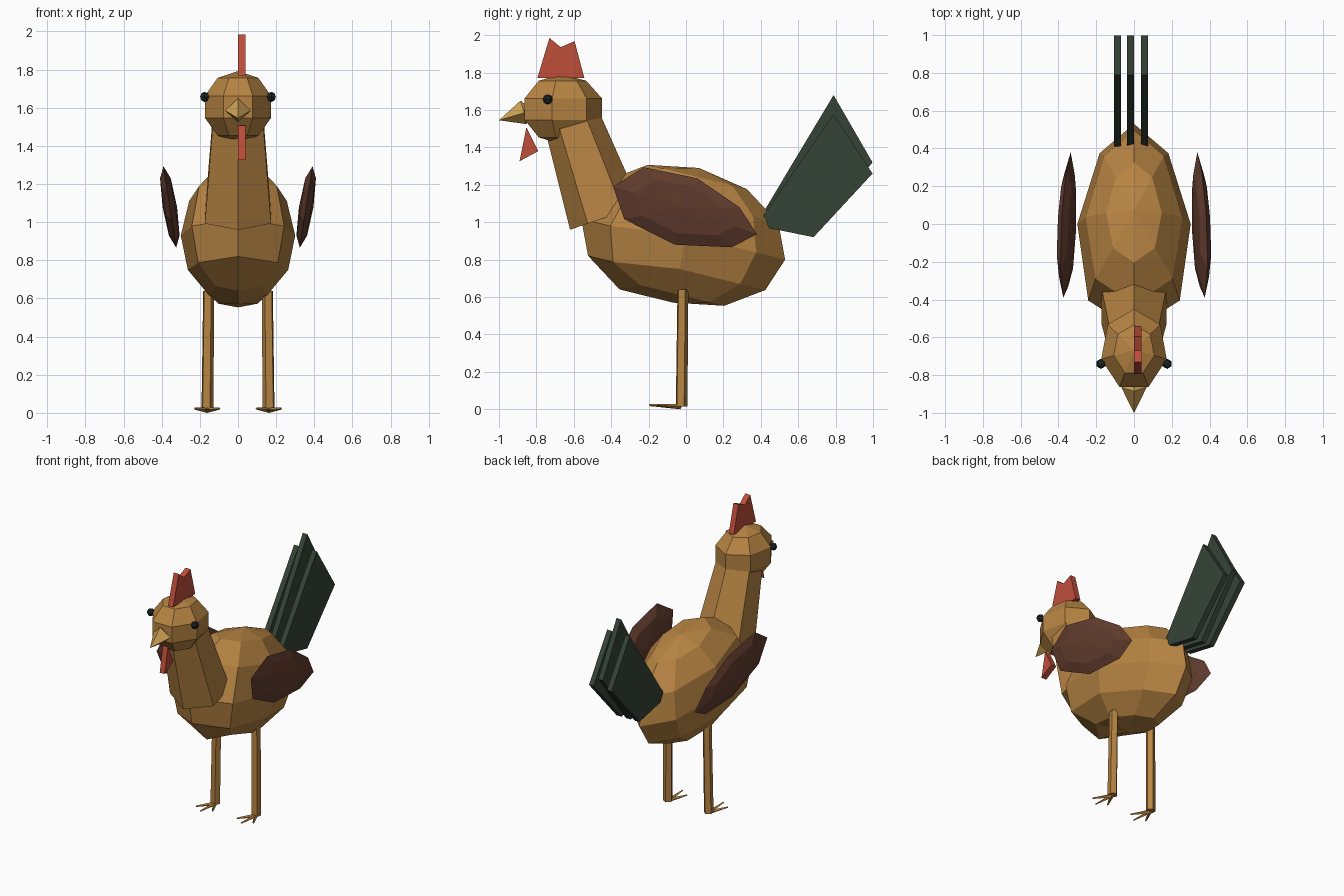
import bpy, bmesh, math
from mathutils import Vector

if "Cube" in bpy.data.objects:
    bpy.data.objects.remove(bpy.data.objects["Cube"])


def material(name, rgb):
    m = bpy.data.materials.new(name)
    m.diffuse_color = (*rgb, 1)
    m.use_nodes = True
    m.node_tree.nodes["Principled BSDF"].inputs["Base Color"].default_value = m.diffuse_color
    return m


TAN = material("tan_feathers", (0.47, 0.23, 0.055))
BROWN = material("brown_wing", (0.125, 0.047, 0.028))
GREEN = material("dark_green_tail", (0.036, 0.055, 0.038))
RED = material("red_comb", (0.52, 0.075, 0.042))
YELLOW = material("yellow_beak", (0.62, 0.36, 0.09))
BLACK = material("black_eye", (0.012, 0.022, 0.02))


def build(name, verts, faces, mat):
    mesh = bpy.data.meshes.new(name)
    mesh.from_pydata([tuple(v) for v in verts], [], faces)
    bm = bmesh.new()
    bm.from_mesh(mesh)
    bmesh.ops.recalc_face_normals(bm, faces=bm.faces)
    bm.to_mesh(mesh)
    bm.free()
    mesh.materials.append(mat)
    ob = bpy.data.objects.new(name, mesh)
    bpy.context.collection.objects.link(ob)
    return ob


def loft(name, rings, mat, start=None, end=None):
    """Skin equal rings; ends close with a point, or a flat cap if None."""
    n = len(rings[0])
    verts = [v for r in rings for v in r]
    faces = []
    for k in range(len(rings) - 1):
        for i in range(n):
            j = (i + 1) % n
            faces.append((k * n + i, k * n + j, (k + 1) * n + j, (k + 1) * n + i))
    for base, point in ((0, start), ((len(rings) - 1) * n, end)):
        if point is None:
            faces.append(tuple(base + i for i in range(n)))
        else:
            verts.append(point)
            faces += [(base + i, base + (i + 1) % n, len(verts) - 1) for i in range(n)]
    return build(name, verts, faces, mat)


def globe(name, segs, rings, place, mat):
    """Faceted sphere; place() maps unit-sphere coordinates to the model."""
    rows = []
    for k in range(1, rings):
        lat = math.pi * (k / rings - 0.5)
        rows.append([place(math.cos(lat) * math.sin(2 * math.pi * i / segs),
                           math.cos(lat) * math.cos(2 * math.pi * i / segs),
                           math.sin(lat)) for i in range(segs)])
    return loft(name, rows, mat, place(0, 0, -1), place(0, 0, 1))


def plate(name, outline, x0, x1, mat):
    """Flat (y, z) outline given thickness along x."""
    return loft(name, [[(x, y, z) for y, z in outline] for x in (x0, x1)], mat)


def rod(name, a, b, ra, rb, sides, mat):
    """Tapered rod between two points."""
    a, b = Vector(a), Vector(b)
    q = (b - a).to_track_quat('Z', 'Y')
    rings = [[c + q @ Vector((r * math.sin(2 * math.pi * i / sides),
                              r * math.cos(2 * math.pi * i / sides), 0))
              for i in range(sides)] for c, r in ((a, ra), (b, rb))]
    return loft(name, rings, mat)


# Body: leaning egg, wider and lower at the chest
def body_place(u, v, w):
    y, z = 0.53 * v + 0.07 * w, -0.13 * v + 0.36 * w
    x = 0.30 * u * (1 - 0.38 * y)
    if y < -0.25 and z < 0.14:
        y, z = y - 0.03, z - 0.042
    return (x, y, 0.93 + z)


globe("body", 8, 6, body_place, TAN)

# Head
globe("head", 7, 5,
      lambda u, v, w: (0.187 * u, -0.667 + 0.228 * v, 1.605 + 0.187 * w), TAN)

# Neck: six-sided, tapering, leaning forward
tilt = math.radians(19)
neck_rings = []
for cy, cz, r in ((-0.431, 1.025, 0.20), (-0.61, 1.545, 0.152)):
    ring = []
    for i in range(6):
        a = i * math.pi / 3
        d = r * math.cos(a)
        ring.append((r * math.sin(a), cy + d * math.cos(tilt), cz + d * math.sin(tilt)))
    neck_rings.append(ring)
loft("neck", neck_rings, TAN)

# Comb and wattle
plate("comb", [(-0.795, 1.77), (-0.73, 1.985), (-0.67, 1.936),
               (-0.596, 1.968), (-0.543, 1.77)], 0.0, 0.04, RED)
plate("wattle", [(-0.853, 1.508), (-0.79, 1.38), (-0.89, 1.326)], 0.0, 0.04, RED)

# Beak
loft("beak", [[(0, -0.885, 1.65), (0.067, -0.865, 1.585),
               (0, -0.855, 1.525), (-0.067, -0.865, 1.585)]],
     YELLOW, (0, -0.80, 1.585), (0, -1.0, 1.545))

# Tail feathers: taller one in the middle
tall = [(0.404, 1.037), (0.789, 1.68), (0.997, 1.32), (0.682, 0.92), (0.447, 0.968)]
short = [(0.41, 1.03), (0.789, 1.577), (0.997, 1.26), (0.682, 0.92), (0.447, 0.968)]
for name, outline, x in (("tail_feather_left", short, -0.106),
                         ("tail_feather_middle", tall, -0.037),
                         ("tail_feather_right", short, 0.037)):
    plate(name, outline, x, x + 0.037, GREEN)

# Paired parts
wing_rim = [(-0.39, 1.19), (-0.227, 1.294), (0.06, 1.235), (0.286, 1.08),
            (0.38, 0.936), (0.243, 0.866), (-0.06, 0.88), (-0.33, 1.016)]
WY, WZ = -0.01, 1.08
for side, s in (("left", -1), ("right", 1)):
    # Wing: lens-shaped pad leaning outward at the top
    def wing_ring(scale, push):
        pts = []
        for y, z in wing_rim:
            y, z = WY + (y - WY) * scale, WZ + (z - WZ) * scale
            pts.append((s * (0.325 + 0.155 * (z - 0.87) + push), y, z))
        return pts
    mid = 0.325 + 0.155 * (WZ - 0.87)
    loft("wing_" + side, [wing_ring(0.7, -0.028), wing_ring(1, 0), wing_ring(0.7, 0.028)],
         BROWN, (s * (mid - 0.038), WY, WZ), (s * (mid + 0.038), WY, WZ))

    # Eye
    globe("eye_" + side, 6, 4,
          lambda u, v, w: (s * 0.175 + 0.027 * u, -0.74 + 0.027 * v, 1.657 + 0.027 * w), BLACK)

    # Leg and three front toes
    rod("leg_" + side, (s * 0.162, -0.025, 0.015), (s * 0.155, -0.018, 0.64),
        0.033, 0.031, 5, TAN)
    for i, (dx, dy) in enumerate(((-0.065, -0.15), (0, -0.195), (0.065, -0.15))):
        rod("toe_%s_%d" % (side, i + 1), (s * 0.162, -0.03, 0.014),
            (s * 0.162 + dx, dy, 0.022), 0.014, 0.005, 4, TAN)
